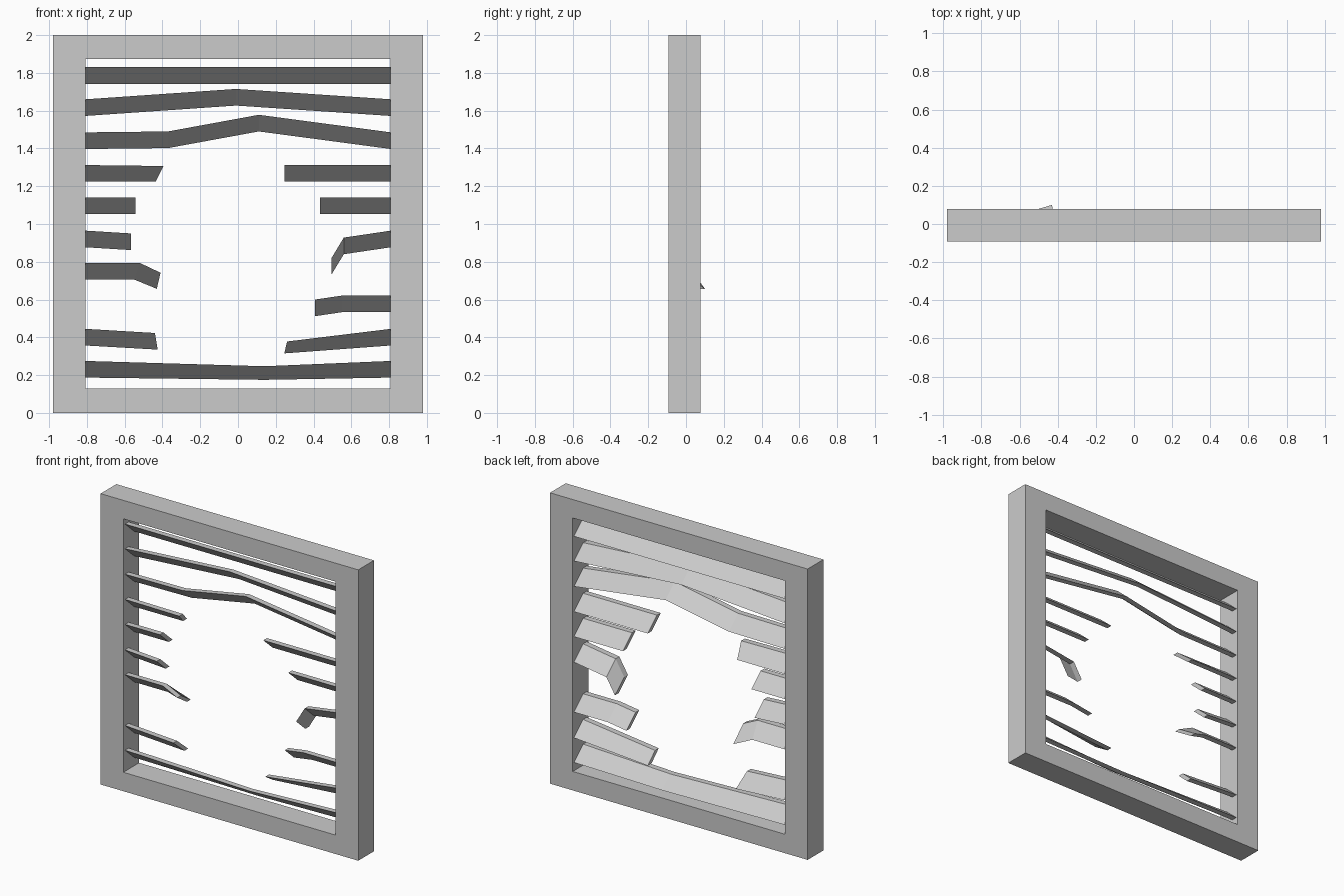
import bpy, bmesh

if "Cube" in bpy.data.objects:
    bpy.data.objects.remove(bpy.data.objects["Cube"])

Y_FRONT, SLANT, THICK, H = -0.075, 0.1, 0.04, 0.088


def finish(name, bm):
    bmesh.ops.recalc_face_normals(bm, faces=bm.faces)
    me = bpy.data.meshes.new(name)
    bm.to_mesh(me)
    bm.free()
    bpy.context.collection.objects.link(bpy.data.objects.new(name, me))


def frame():
    # one closed rectangular ring
    bm = bmesh.new()
    loops = []
    for y in (-0.093, 0.078):
        for w, lo, hi in ((0.98, 0, 2), (0.807, 0.13, 1.873)):
            loops.append([bm.verts.new((x, y, z)) for x, z in
                          ((-w, lo), (w, lo), (w, hi), (-w, hi))])
    fo, fi, bo, bi = loops
    for a, b in ((fo, fi), (bo, bi), (fo, bo), (fi, bi)):
        for i in range(4):
            j = (i + 1) % 4
            bm.faces.new((a[i], a[j], b[j], b[i]))
    finish("window_frame", bm)


def slat(name, path):
    # each station: x, top z, then optional bottom shift in x, height, bottom shift in y
    bm = bmesh.new()
    rings = []
    for st in path:
        x, z, dx, h, dy = tuple(st) + (0, H, 0)[len(st) - 2:]
        y = Y_FRONT
        rings.append([bm.verts.new(p) for p in (
            (x, y, z), (x, y + THICK, z),
            (x + dx, y + SLANT + THICK + dy, z - h), (x + dx, y + SLANT + dy, z - h))])
    for a, b in zip(rings, rings[1:]):
        for i in range(4):
            j = (i + 1) % 4
            bm.faces.new((a[i], a[j], b[j], b[i]))
    bm.faces.new(rings[0])
    bm.faces.new(rings[-1][::-1])
    finish(name, bm)


frame()
L, R = -0.81, 0.81

# full-width slats, some bent
full = [
    [(L, 1.83), (R, 1.83)],
    [(L, 1.66), (-0.01, 1.715), (R, 1.66)],
    [(L, 1.485), (-0.37, 1.49), (0.11, 1.578), (R, 1.485)],
    [(L, 0.275), (0.14, 0.247, 0, 0.072), (R, 0.275)],
]
# broken stubs on the left side
left = [
    [(L, 1.312), (-0.395, 1.307, -0.04, 0.082)],
    [(L, 1.14), (-0.543, 1.14)],
    [(L, 0.965), (-0.567, 0.95)],
    [(L, 0.794), (-0.52, 0.794, -0.03), (-0.41, 0.742, -0.02, 0.085, 0.035)],
    [(L, 0.445), (-0.44, 0.423, 0.015)],
]
# broken stubs on the right side
right = [
    [(0.245, 1.312), (R, 1.312)],
    [(0.435, 1.14), (R, 1.14)],
    [(0.495, 0.82), (0.56, 0.928), (R, 0.965)],
    [(0.408, 0.6), (0.55, 0.621), (R, 0.621)],
    [(0.26, 0.378, -0.015, 0.063), (R, 0.445)],
]
for label, group in (("slat", full), ("broken_slat_left", left), ("broken_slat_right", right)):
    for n, path in enumerate(group, 1):
        slat(f"{label}_{n}", path)
